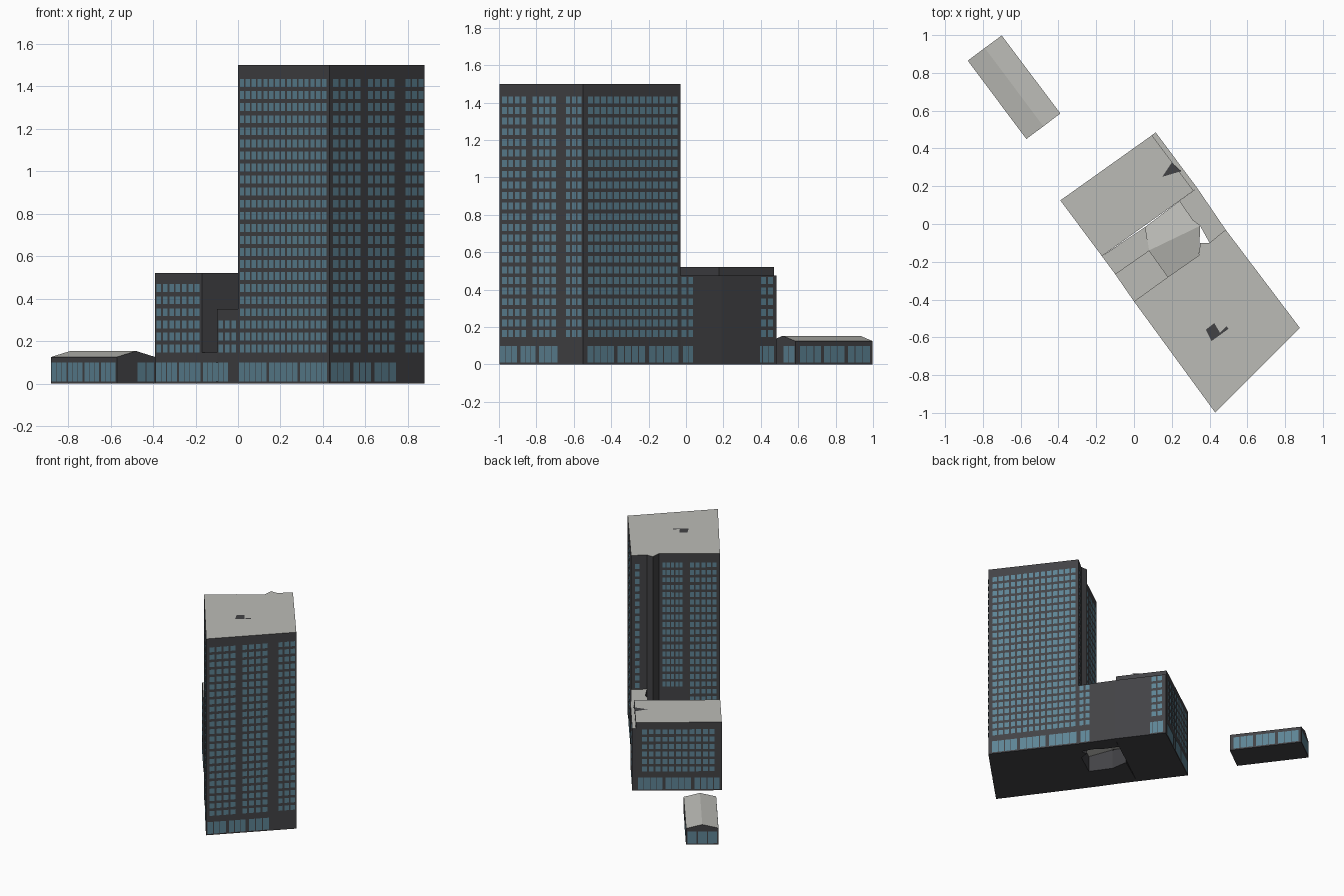
import bpy, bmesh
from mathutils import Vector

if "Cube" in bpy.data.objects:
    bpy.data.objects.remove(bpy.data.objects["Cube"])


def mat(name, rgb):
    m = bpy.data.materials.new(name)
    m.diffuse_color = (*rgb, 1)
    m.use_nodes = True
    m.node_tree.nodes["Principled BSDF"].inputs["Base Color"].default_value = m.diffuse_color
    return m


WALL = mat("dark_cladding", (0.055, 0.055, 0.06))
ROOF = mat("pale_roof", (0.5, 0.5, 0.47))
GLASS = mat("blue_glass", (0.11, 0.23, 0.30))


def finish(bm, name, mats):
    me = bpy.data.meshes.new(name)
    bm.to_mesh(me)
    bm.free()
    for m in mats:
        me.materials.append(m)
    ob = bpy.data.objects.new(name, me)
    bpy.context.collection.objects.link(ob)
    return ob


def prism(name, pts, z0, z1):
    """Counter-clockwise footprint extruded up, with a pale roof."""
    bm = bmesh.new()
    lo = [bm.verts.new((x, y, z0)) for x, y in pts]
    hi = [bm.verts.new((x, y, z1)) for x, y in pts]
    bm.faces.new(lo[::-1])
    bm.faces.new(hi).material_index = 1
    n = len(pts)
    for i in range(n):
        j = (i + 1) % n
        bm.faces.new((lo[i], lo[j], hi[j], hi[i]))
    return finish(bm, name, [WALL, ROOF])


def windows(name, a, b, groups, zs, h, fill):
    """Rows of panes on wall a-b; groups are (start, end, count) along it."""
    bm = bmesh.new()
    a, b = Vector((*a, 0)), Vector((*b, 0))
    d = b - a
    out = Vector((d.y, -d.x, 0)).normalized() * 0.002
    for t0, t1, n in groups:
        pitch = (t1 - t0) / n
        for i in range(n):
            c = t0 + pitch * (i + 0.5)
            p = a + d * (c - pitch * fill / 2) + out
            q = a + d * (c + pitch * fill / 2) + out
            for z in zs:
                lo, hi = Vector((0, 0, z - h / 2)), Vector((0, 0, z + h / 2))
                bm.faces.new([bm.verts.new(v) for v in (p + lo, q + lo, q + hi, p + hi)])
    return finish(bm, name, [GLASS])


# Plan corners
A, H, G, F = (-0.39, 0.125), (-0.17, -0.17), (0.0, -0.41), (0.43, -0.998)
E, D, C, B = (0.878, -0.55), (0.485, -0.03), (0.335, 0.19), (0.115, 0.485)
K, M = (0.18, -0.28), (0.345, -0.165)       # tower wall on the courtyard
N, P = (0.35, -0.10), (0.40, -0.10)         # corner recess of the tower
Q, R, S = (0.06, -0.015), (0.08, -0.14), (-0.10, -0.265)
B2, C2 = (0.095, 0.47), (0.315, 0.176)

# Main masses
prism("tower", [G, F, E, D, P, N, M, K], 0, 1.5)
prism("rear_wing", [A, H, C2, B2], 0, 0.52)
prism("rear_wing_side_strip", [B2, C2, C, B], 0, 0.475)
prism("east_link", [D, C, (0.24, 0.122), (0.31, 0.02), (0.35, -0.01), P], 0, 0.475)
prism("west_link", [S, G, K, R], 0, 0.35)
prism("west_link_base", [H, S, R, Q], 0, 0.145)

# Shallow ridged courtyard roof, open underneath
bm = bmesh.new()
rows = [(K, M), (R, (0.35, -0.01)), (Q, (0.24, 0.122))]
v = [[bm.verts.new((*p, z)) for p in r] for r, z in zip(rows, (0.12, 0.15, 0.12))]
for i in range(2):
    bm.faces.new((v[i][0], v[i][1], v[i + 1][1], v[i + 1][0]))
finish(bm, "courtyard_roof", [ROOF])

# Dark openings on the flat roofs
for name, pts, z in (
        ("tower_roof_opening", [(0.38, -0.56), (0.41, -0.62), (0.50, -0.555), (0.49, -0.54),
                                (0.455, -0.575), (0.425, -0.525)], 1.502),
        ("wing_roof_opening", [(0.15, 0.25), (0.25, 0.28), (0.20, 0.325)], 0.522)):
    bm = bmesh.new()
    bm.faces.new([bm.verts.new((x, y, z)) for x, y in pts])
    finish(bm, name, [WALL])

# Upper floor windows
FLOORS = [0.165 + 0.0568 * i for i in range(23)]
for name, a, b, groups, zs in (
        ("tower_west_windows", G, F, [(0.015, 0.98, 15)], FLOORS),
        ("tower_front_windows", F, E,
         [(0.025, 0.335, 4), (0.39, 0.69, 4), (0.79, 0.995, 3)], FLOORS),
        ("tower_east_windows", E, D, [(0.04, 0.975, 14)], FLOORS),
        ("tower_rear_windows", M, K, [(0.10, 0.84, 5)], FLOORS[6:]),
        ("tower_rear_west_windows", K, G, [(0.04, 0.92, 5)], FLOORS[4:]),
        ("tower_corner_windows", D, P, [(0.2, 0.6, 1)], FLOORS[6:]),
        ("wing_east_windows", D, B, [(0.0, 0.42, 6), (0.47, 0.97, 7)], FLOORS[:6]),
        ("wing_rear_windows", B, A, [(0.10, 0.93, 11)], FLOORS[:6]),
        ("wing_west_windows", A, H, [(0.02, 0.97, 7)], FLOORS[:6]),
        ("west_link_windows", S, G, [(0.05, 0.97, 3)], FLOORS[:3])):
    windows(name, a, b, groups, zs, 0.037, 0.72)

# Tall ground floor glazing
for name, a, b, groups in (
        ("shop_tower_west", G, F, [(0.01, 0.32, 5), (0.34, 0.66, 5), (0.68, 0.98, 5)]),
        ("shop_tower_front", F, E, [(0.01, 0.22, 3), (0.25, 0.44, 3), (0.47, 0.70, 3)]),
        ("shop_tower_east", E, D, [(0.04, 0.32, 4), (0.35, 0.64, 4), (0.67, 0.98, 4)]),
        ("shop_wing_east", D, B, [(0.02, 0.35, 5), (0.45, 0.70, 4), (0.73, 0.97, 4)]),
        ("shop_wing_rear", B, A, [(0.06, 0.34, 4), (0.37, 0.66, 4), (0.69, 0.98, 4)]),
        ("shop_wing_west", A, H, [(0.02, 0.48, 4), (0.51, 0.98, 4)]),
        ("shop_link_west", H, G, [(0.03, 0.74, 5)])):
    windows(name, a, b, groups, [0.055], 0.09, 0.9)

# Small gabled outbuilding
J = [(-0.88, 0.865), (-0.57, 0.45), (-0.39, 0.585), (-0.70, 0.998)]
bm = bmesh.new()
lo = [bm.verts.new((*p, 0)) for p in J]
hi = [bm.verts.new((*p, 0.125)) for p in J]
r0 = bm.verts.new((-0.79, 0.932, 0.153))
r1 = bm.verts.new((-0.48, 0.517, 0.153))
bm.faces.new(lo[::-1])
bm.faces.new((lo[0], lo[1], hi[1], hi[0]))
bm.faces.new((lo[2], lo[3], hi[3], hi[2]))
bm.faces.new((lo[1], lo[2], hi[2], r1, hi[1]))
bm.faces.new((lo[3], lo[0], hi[0], r0, hi[3]))
for f in ((hi[0], hi[1], r1, r0), (hi[2], hi[3], r0, r1)):
    bm.faces.new(f).material_index = 1
finish(bm, "outbuilding", [WALL, ROOF])
for i, (side, groups) in enumerate((
        ("west", [(0.01, 0.24, 3), (0.26, 0.49, 3), (0.51, 0.74, 3), (0.76, 0.99, 3)]),
        ("front", [(0.52, 0.98, 2)]),
        ("east", [(0.05, 0.33, 3), (0.36, 0.64, 3), (0.67, 0.97, 3)]),
        ("rear", [(0.03, 0.97, 3)]))):
    windows("outbuilding_glazing_" + side, J[i], J[(i + 1) % 4], groups, [0.055], 0.09, 0.9)
